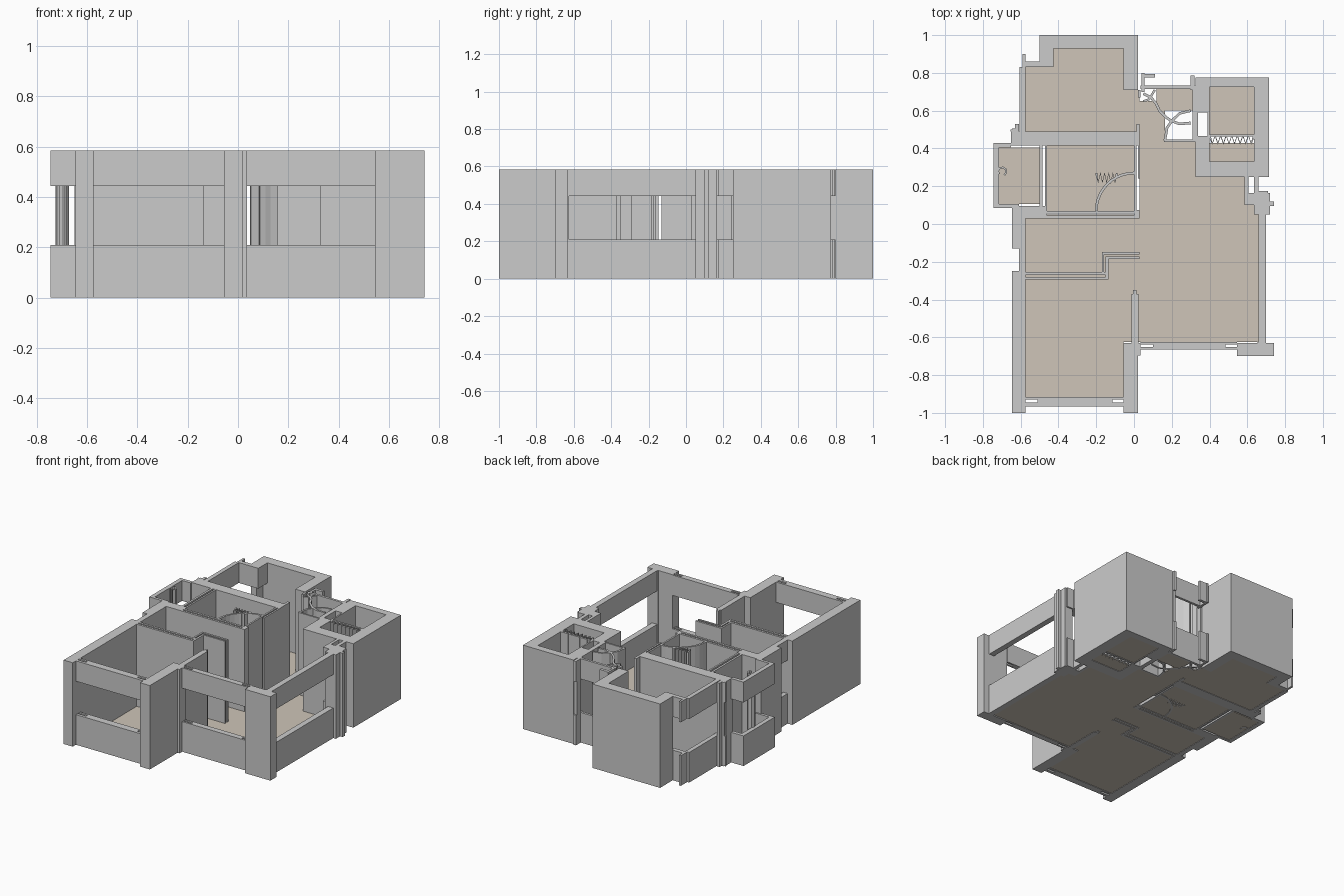
import bpy, bmesh, math
from mathutils import Vector

H, SILL, HEAD = 0.585, 0.21, 0.443
ZS = [0, SILL, HEAD, H]


def finish(bm, name, mat=None):
    bmesh.ops.remove_doubles(bm, verts=bm.verts, dist=1e-5)
    bmesh.ops.recalc_face_normals(bm, faces=bm.faces)
    bmesh.ops.dissolve_limit(bm, angle_limit=0.01, verts=bm.verts, edges=bm.edges)
    me = bpy.data.meshes.new(name)
    bm.to_mesh(me)
    bm.free()
    ob = bpy.data.objects.new(name, me)
    bpy.context.collection.objects.link(ob)
    if mat:
        me.materials.append(mat)
    return ob


def plan(name, full, window=(), holes=(), zs=ZS, mat=None):
    """Union of plan rectangles (x0, x1, y0, y1); window ones skip the middle band."""
    rects = list(full) + list(window) + list(holes)
    xs = sorted({v for r in rects for v in r[:2]})
    ys = sorted({v for r in rects for v in r[2:]})
    nx, ny, nz = len(xs) - 1, len(ys) - 1, len(zs) - 1

    def inside(x, y, group):
        return any(a < x < b and c < y < d for a, b, c, d in group)
    solid = set()
    for i in range(nx):
        for j in range(ny):
            x, y = (xs[i] + xs[i + 1]) / 2, (ys[j] + ys[j + 1]) / 2
            if inside(x, y, holes):
                continue
            f, w = inside(x, y, full), inside(x, y, window)
            solid |= {(i, j, k) for k in range(nz) if f or (w and k != 1)}
    bm = bmesh.new()
    grid = (xs, ys, zs)
    for c in solid:
        for ax in range(3):
            for s in (0, 1):
                n = list(c)
                n[ax] += 2 * s - 1
                if tuple(n) in solid:
                    continue
                u, v = (ax + 1) % 3, (ax + 2) % 3
                quad = []
                for du, dv in ((0, 0), (1, 0), (1, 1), (0, 1)):
                    p = [0, 0, 0]
                    p[ax] = grid[ax][c[ax] + s]
                    p[u] = grid[u][c[u] + du]
                    p[v] = grid[v][c[v] + dv]
                    quad.append(bm.verts.new(p))
                bm.faces.new(quad)
    return finish(bm, name, mat)


def ribbon(name, pts, w=0.014):
    """Thin full-height wall following a plan path."""
    bm = bmesh.new()
    pts = [Vector(p) for p in pts]
    ring = []
    for i, p in enumerate(pts):
        d = (pts[min(i + 1, len(pts) - 1)] - pts[max(i - 1, 0)]).normalized()
        n = Vector((-d.y, d.x)) * w / 2
        ring.append([bm.verts.new((q.x, q.y, z)) for q, z in
                     ((p - n, 0), (p + n, 0), (p + n, H), (p - n, H))])
    for a, b in zip(ring, ring[1:]):
        for k in range(4):
            bm.faces.new((a[k], a[(k + 1) % 4], b[(k + 1) % 4], b[k]))
    bm.faces.new(ring[0])
    bm.faces.new(ring[-1])
    finish(bm, name)


def arc(cx, cy, r, a0, a1, n=10):
    return [(cx + r * math.cos(math.radians(a0 + (a1 - a0) * i / n)),
             cy + r * math.sin(math.radians(a0 + (a1 - a0) * i / n))) for i in range(n + 1)]


# Outer walls, pillars and the window bands between them
outer = [
    (-0.50, 0.02, 0.93, 1.0), (-0.055, 0.02, 0.71, 1.0), (-0.50, -0.46, 0.86, 1.0),  # back room
    (0.02, 0.035, 0.67, 0.71), (0.30, 0.32, 0.73, 0.775),
    (0.325, 0.40, 0.25, 0.775), (0.635, 0.715, 0.25, 0.775),       # right block
    (0.325, 0.715, 0.25, 0.33), (0.325, 0.715, 0.725, 0.775),
    (0.635, 0.72, 0.05, 0.12), (0.66, 0.72, 0.12, 0.165), (0.72, 0.74, 0.095, 0.12),
    (0.545, 0.74, -0.70, -0.63), (0.655, 0.70, -0.64, -0.625),      # front right corner
    (-0.055, 0.02, -1.0, -0.63), (0.02, 0.035, -0.695, -0.63),     # front middle pillar
    (-0.645, -0.575, -1.0, -0.25),                                 # left side
    (-0.645, -0.575, -0.13, 0.095), (-0.575, -0.46, 0.03, 0.095),
    (-0.65, 0.03, 0.415, 0.49), (-0.645, -0.61, 0.49, 0.505), (-0.63, -0.61, 0.505, 0.53),
]
windows = [
    (-0.46, -0.425, 0.83, 0.93), (-0.58, -0.425, 0.83, 0.86),      # back room bay
    (-0.605, -0.575, 0.49, 0.83), (-0.59, -0.575, 0.83, 0.90),
    (-0.745, -0.715, 0.09, 0.425), (-0.745, -0.65, 0.405, 0.43),   # left closet
    (-0.745, -0.61, 0.085, 0.105), (-0.655, -0.61, 0.49, 0.50),
    (-0.61, -0.575, -0.25, -0.13),
    (-0.575, -0.055, -0.965, -0.915), (0.035, 0.545, -0.665, -0.625),  # front
    (0.66, 0.70, -0.63, 0.05),                                     # right
    (0.585, 0.635, 0.10, 0.12), (0.585, 0.605, 0.10, 0.25), (0.605, 0.66, 0.12, 0.165),
    (0.66, 0.71, 0.165, 0.175), (0.635, 0.66, 0.165, 0.25),
    (0.04, 0.055, 0.70, 0.80), (0.055, 0.11, 0.775, 0.795),        # back balcony
    (0.035, 0.325, 0.715, 0.732), (0.30, 0.32, 0.71, 0.785),
]
slots = [
    (-0.575, -0.51, -0.945, -0.93), (-0.115, -0.055, -0.945, -0.93),
    (0.035, 0.10, -0.652, -0.638), (0.485, 0.545, -0.652, -0.638),
    (0.34, 0.39, 0.465, 0.59), (0.605, 0.635, 0.165, 0.25),
]
plan("outer_walls", outer, windows, slots)

# Inner partitions
plan("inner_walls", [
    (-0.50, -0.485, 0.095, 0.415), (-0.472, -0.46, 0.095, 0.415),
    (-0.46, 0.03, 0.03, 0.045), (-0.46, 0.0, 0.055, 0.07),
    (0.0, 0.03, 0.03, 0.075), (0.0, 0.012, 0.07, 0.415), (0.02, 0.032, 0.24, 0.415),
    (0.012, 0.03, 0.49, 0.53),
    (-0.012, 0.025, -0.63, -0.37), (-0.004, 0.012, -0.37, -0.35),
])
plan("stepped_wall", [
    (-0.575, -0.135, -0.295, -0.28), (-0.575, -0.15, -0.27, -0.255),
    (-0.15, -0.135, -0.295, -0.175), (-0.17, -0.158, -0.27, -0.15),
    (-0.15, 0.03, -0.185, -0.173), (-0.17, 0.03, -0.162, -0.148),
])
plan("balcony_wall", [(0.16, 0.325, 0.435, 0.447), (0.31, 0.325, 0.447, 0.72)])

# Curved door-swing walls
ribbon("door_arc_inner", arc(0.0, 0.07, 0.2, 180, 90))
ribbon("door_arc_balcony", [(0.05, 0.69), (0.09, 0.67), (0.115, 0.64), (0.135, 0.60),
                            (0.17, 0.565), (0.20, 0.545), (0.24, 0.53), (0.30, 0.535)])
ribbon("door_arc_balcony_low", [(0.20, 0.545), (0.175, 0.51), (0.163, 0.44)])
ribbon("door_arc_balcony_high", [(0.20, 0.545), (0.24, 0.585), (0.30, 0.60)])
ribbon("balcony_fin", [(0.05, 0.65), (0.08, 0.66), (0.11, 0.71)], 0.012)


# Rippled curtain-like partitions
def ripple(name, x0, x1, y, amp, n):
    ribbon(name, [(x0 + (x1 - x0) * i / n, y + amp * (-1) ** i) for i in range(n + 1)], 0.012)


ripple("ripple_inner", -0.20, -0.09, 0.245, 0.024, 10)
ripple("ripple_right", 0.40, 0.635, 0.447, 0.022, 16)
plan("ripple_rail", [(0.40, 0.635, 0.462, 0.474)])
ribbon("closet_hook", arc(-0.698, 0.278, 0.022, -60, 220, 6), 0.01)

# Floor slabs
beige = bpy.data.materials.new("floor_beige")
beige.diffuse_color = (0.62, 0.56, 0.48, 1)
plan("floor", [
    (-0.575, -0.055, 0.49, 0.83), (-0.425, -0.055, 0.83, 0.93),
    (-0.055, 0.165, 0.53, 0.65), (0.03, 0.165, 0.03, 0.65), (0.03, 0.325, 0.03, 0.437),
    (-0.055, 0.03, 0.49, 0.71), (0.12, 0.31, 0.60, 0.715),
    (0.325, 0.585, 0.03, 0.25), (0.585, 0.635, 0.03, 0.10),
    (-0.575, 0.66, -0.625, 0.05), (-0.575, -0.055, -0.915, -0.625),
    (-0.46, 0.0, 0.07, 0.415), (-0.715, -0.50, 0.105, 0.405),
    (0.40, 0.635, 0.33, 0.43), (0.40, 0.635, 0.474, 0.725),
], zs=[0.003, 0.012], mat=beige)
